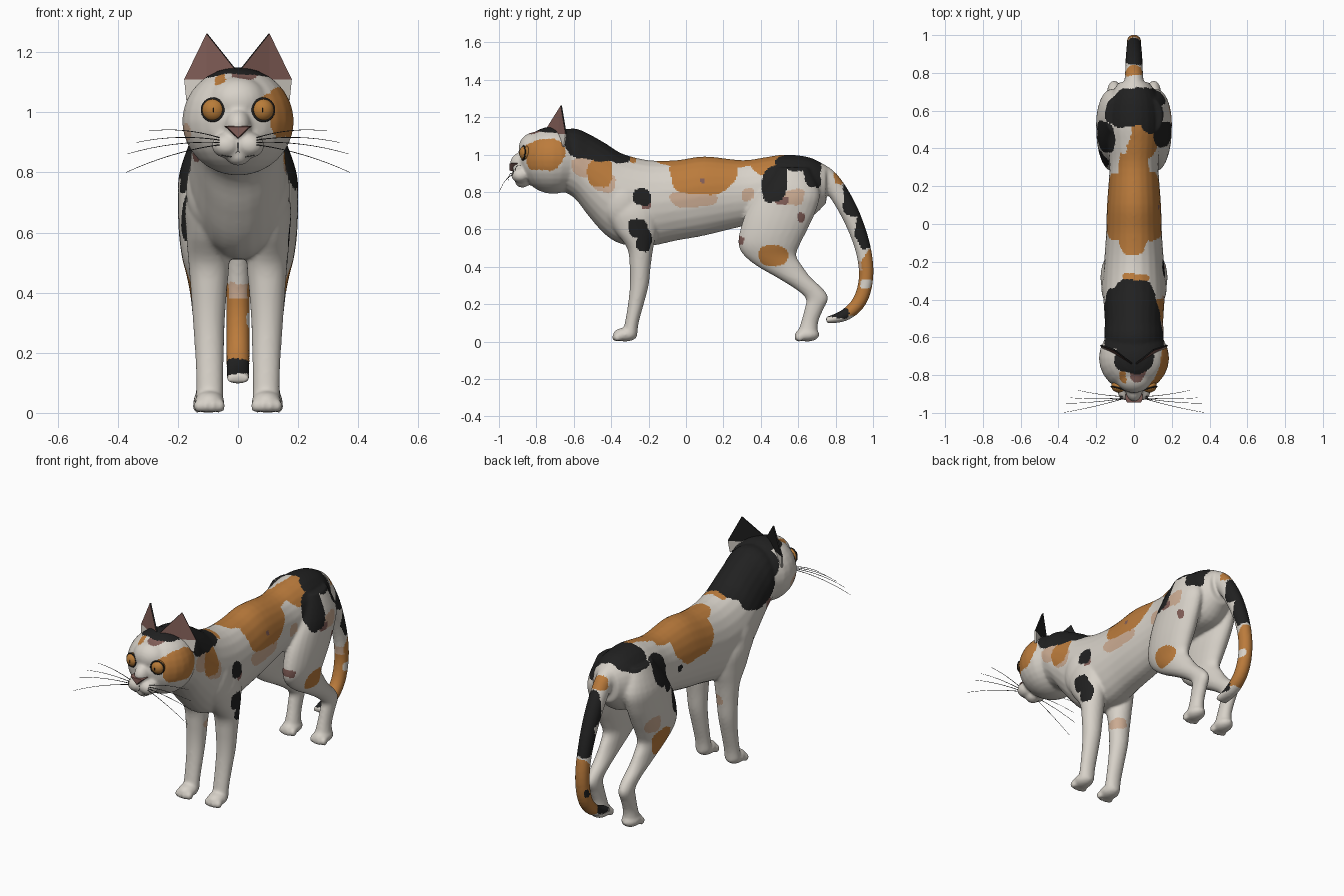
import bpy, bmesh, math
from mathutils import Vector, Matrix, noise
from mathutils.bvhtree import BVHTree

if "Cube" in bpy.data.objects:
    bpy.data.objects.remove(bpy.data.objects["Cube"], do_unlink=True)


def material(name, colour):
    mat = bpy.data.materials.new(name)
    mat.use_nodes = True
    mat.diffuse_color = (*colour, 1)
    mat.node_tree.nodes["Principled BSDF"].inputs["Base Color"].default_value = (*colour, 1)
    return mat


white = material("white fur", (.68, .64, .58))
pale = material("pale ginger fur", (.60, .41, .29))
ginger = material("ginger fur", (.50, .20, .045))
brown = material("pinkish brown skin", (.22, .11, .095))
black = material("black fur", (.015, .015, .015))
amber = material("amber eye", (.48, .20, .04))
dark = material("dark grey whisker", (.05, .05, .05))


def make_object(name, bm, mats, smooth=True):
    bmesh.ops.recalc_face_normals(bm, faces=bm.faces)
    mesh = bpy.data.meshes.new(name)
    bm.to_mesh(mesh)
    bm.free()
    for mat in mats:
        mesh.materials.append(mat)
    for poly in mesh.polygons:
        poly.use_smooth = smooth
    obj = bpy.data.objects.new(name, mesh)
    bpy.context.collection.objects.link(obj)
    return obj


def loft(bm, rings, sides=24):
    """Closed tube through rings given as (centre, axis u, axis v)."""
    loops = []
    for centre, u, v in rings:
        angles = [math.tau * i / sides for i in range(sides)]
        loops.append([bm.verts.new(Vector(centre) + Vector(u) * math.cos(a) + Vector(v) * math.sin(a))
                      for a in angles])
    for low, high in zip(loops, loops[1:]):
        for i in range(sides):
            j = (i + 1) % sides
            bm.faces.new((low[i], low[j], high[j], high[i]))
    bm.faces.new(loops[0])
    bm.faces.new(loops[-1])


def ellipsoid(bm, centre, radii):
    bmesh.ops.create_uvsphere(bm, u_segments=24, v_segments=16, radius=1,
                              matrix=Matrix.LocRotScale(Vector(centre), None, Vector(radii)))


def spline_rows(rows, steps=4):
    """Smoothly interpolate rows of numbers."""
    last = len(rows) - 1
    out = []
    for i in range(last):
        a, b, c, d = (Vector(rows[min(max(i + k, 0), last)]) for k in (-1, 0, 1, 2))
        for j in range(steps):
            t = j / steps
            out.append((b * 2 + (c - a) * t + (a * 2 - b * 5 + c * 4 - d) * t ** 2
                        + (b * 3 - a - c * 3 + d) * t ** 3) / 2)
    out.append(Vector(rows[last]))
    return out


skin = bmesh.new()

# Neck and torso: y, top, bottom, half width
torso = [(-.70, 1.12, .82, .14), (-.60, 1.14, .77, .157), (-.52, 1.11, .67, .155),
         (-.43, 1.06, .57, .16), (-.34, 1.005, .52, .165), (-.2, .97, .51, .158),
         (-.05, .97, .54, .148), (.1, .99, .567, .143), (.3, .97, .615, .13),
         (.42, .985, .63, .14), (.53, 1.0, .64, .15), (.66, .985, .66, .135), (.75, .94, .74, .08)]
loft(skin, [((0, y, (top + low) / 2), (w, 0, 0), (0, 0, (top - low) / 2))
            for y, top, low, w in spline_rows(torso)])

# Legs: z, y, half depth, x, half width
front_leg = [(.82, -.31, .07, .09, .05), (.70, -.29, .13, .105, .07), (.60, -.27, .115, .105, .068),
             (.50, -.245, .07, .097, .068), (.40, -.245, .056, .097, .06), (.30, -.25, .05, .097, .053),
             (.2, -.268, .042, .095, .048), (.1, -.29, .037, .094, .045), (.04, -.30, .04, .094, .046)]
hind_leg = [(.93, .57, .09, .095, .055), (.8, .55, .165, .115, .08), (.7, .51, .185, .12, .08),
            (.6, .47, .18, .117, .08), (.52, .445, .165, .115, .072), (.46, .45, .14, .112, .06),
            (.40, .505, .12, .11, .05), (.34, .58, .09, .108, .045), (.28, .66, .074, .105, .04),
            (.23, .70, .06, .105, .037), (.17, .683, .05, .103, .036), (.1, .66, .046, .1, .037),
            (.04, .65, .055, .1, .045)]
for s in (-1, 1):
    ellipsoid(skin, (s * .1, -.34, .74), (.073, .11, .14))
    for leg in (front_leg, hind_leg):
        loft(skin, [((s * x, y, z), (rx, 0, 0), (0, ry, 0)) for z, y, ry, x, rx in spline_rows(leg)])
    # Paws with toes
    for x, y in ((.095, -.325), (.1, .648)):
        ellipsoid(skin, (s * x, y, .037), (.05, .066, .037))
        for toe in (-1.5, -.5, .5, 1.5):
            ellipsoid(skin, (s * x + toe * .024, y - .052 + abs(toe) * .008, .023), (.016, .022, .023))

# Tail: y, z, radius
tail = spline_rows([(.68, .90, .07), (.77, .855, .055), (.87, .70, .05), (.943, .51, .043),
                    (.963, .35, .039), (.93, .22, .038), (.85, .142, .032), (.75, .113, .017)])
rings = []
for i, (y, z, r) in enumerate(tail):
    step = tail[min(i + 1, len(tail) - 1)] - tail[max(i - 1, 0)]
    across = Vector((0, -step.y, step.x)).normalized() * r
    rings.append(((0, y, z), (max(r * .9, .039), 0, 0), across))
loft(skin, rings)

# Head
ellipsoid(skin, (0, -.71, .97), (.186, .18, .18))
ellipsoid(skin, (0, -.805, 1.035), (.1, .09, .085))
ellipsoid(skin, (0, -.868, .955), (.046, .072, .06))
ellipsoid(skin, (0, -.875, .855), (.042, .04, .032))
for s in (-1, 1):
    ellipsoid(skin, (s * .038, -.885, .89), (.05, .05, .042))

# Fuse everything into one smooth skin
body = make_object("body", skin, [white])
remesh = body.modifiers.new("fuse", "REMESH")
remesh.mode = "VOXEL"
remesh.voxel_size = .008
soften = body.modifiers.new("soften", "SMOOTH")
soften.factor = .5
soften.iterations = 7
bpy.context.view_layer.update()
fused = bpy.data.meshes.new_from_object(body.evaluated_get(bpy.context.evaluated_depsgraph_get()))
body.modifiers.clear()
body.data = fused
fused.materials.clear()
for mat in (white, pale, ginger, brown, black):
    fused.materials.append(mat)

# Coat patches: centre and radii of each blob
white_patches = [(.06, .965, .31, .04, .06, .025), (-.07, .43, .99, .04, .06, .04)]
pale_patches = [(.14, -.53, .935, .1, .08, .055), (.14, -.44, .85, .1, .06, .05), (.12, .04, .765, .1, .13, .045),
                (.15, .33, .79, .06, .03, .03), (-.17, .56, .58, .06, .05, .05), (-.06, -.21, .41, .05, .05, .025),
                (-.18, -.76, .93, .03, .04, .03), (.18, .57, .77, .06, .06, .045), (0, .93, .4, .06, .03, .035)]
ginger_patches = [(.155, -.755, 1.0, .08, .105, .085), (.12, -.82, 1.025, .045, .05, .04),
                  (-.055, -.81, 1.11, .022, .03, .02), (.14, -.46, .905, .1, .065, .078),
                  (.02, -.285, .99, .08, .02, .05), (.02, .09, .93, .3, .182, .148),
                  (0, .13, 1.0, .11, .3, .1), (.06, .44, .98, .08, .1, .1),
                  (.16, .47, .455, .07, .075, .055), (-.16, .47, .455, .07, .075, .075),
                  (0, .82, .88, .08, .035, .045), (0, 1.0, .40, .08, .06, .09),
                  (0, .95, .27, .08, .07, .11), (0, .89, .2, .08, .065, .06)]
brown_patches = [(.03, -.80, 1.13, .04, .05, .03), (.15, .085, .86, .06, .013, .013), (.16, -.21, .735, .06, .03, .025),
                 (.18, .515, .755, .06, .04, .03), (.17, .615, .67, .06, .02, .025), (.06, .29, .535, .15, .025, .022),
                 (-.15, -.56, .86, .06, .03, .03)]
black_patches = [(0, -.48, 1.1, .3, .185, .135), (0, -.37, 1.02, .15, .08, .075), (-.15, -.47, .96, .1, .13, .085),
                 (0, -.70, 1.17, .13, .12, .06), (.16, -.235, .77, .06, .05, .042), (.16, -.255, .6, .06, .055, .05),
                 (.16, -.225, .54, .06, .04, .06), (0, .62, 1.0, .3, .11, .092), (.18, .47, .85, .1, .068, .11),
                 (.1, .51, .95, .1, .03, .05), (-.18, .46, .87, .1, .09, .085), (-.18, .42, .81, .06, .05, .08),
                 (.12, .68, .9, .1, .045, .08), (-.19, .34, .655, .06, .055, .08), (-.15, .24, .78, .06, .018, .018),
                 (0, .895, .765, .08, .055, .1), (0, .955, .62, .08, .048, .13), (0, .8, .155, .08, .07, .03),
                 (-.04, .97, .29, .02, .02, .02)]
layers = ((0, white_patches), (4, black_patches), (3, brown_patches), (2, ginger_patches), (1, pale_patches))


def coat(point):
    p = point + noise.noise_vector(point * 12) * .016
    for index, group in layers:
        for x, y, z, rx, ry, rz in group:
            if abs((p.x - x) / rx) ** 3 + abs((p.y - y) / ry) ** 3 + abs((p.z - z) / rz) ** 3 < 1:
                return index
    return 0


for poly in fused.polygons:
    poly.material_index = coat(poly.center)
    poly.use_smooth = True

surface = BVHTree.FromPolygons([v.co for v in fused.vertices], [p.vertices[:] for p in fused.polygons])


def on_face(x, z):
    hit = surface.ray_cast(Vector((x, -2, z)), Vector((0, 1, 0)))[0]
    return hit if hit else Vector((x, -.9, z))


def strands(name, paths, depth, mat, taper):
    curve = bpy.data.curves.new(name, "CURVE")
    curve.dimensions = "3D"
    curve.bevel_depth = depth
    curve.bevel_resolution = 1
    curve.materials.append(mat)
    for path in paths:
        line = curve.splines.new("POLY")
        line.points.add(len(path) - 1)
        for i, point in enumerate(path):
            line.points[i].co = (*point, 1)
            line.points[i].radius = 1 - taper * i / len(path)
    bpy.context.collection.objects.link(bpy.data.objects.new(name, curve))


# Nose
bm = bmesh.new()
loft(bm, [((0, y, .94), (0, 0, -.028 * k), (.05 * k, 0, 0)) for y, k in ((-.9, 1.05), (-.934, 1), (-.945, .85))], 3)
make_object("nose", bm, [brown], smooth=False)

whisker_tips = ((.297, -.88, .938), (.337, -.92, .90), (.367, -.95, .862), (.373, -.998, .80))
mouth_paths, whisker_paths = [], []
for s, side in ((-1, "right"), (1, "left")):
    # Ear: thin shell, skin inside and fur behind
    bm = bmesh.new()
    inner, low, outer, tip, hollow = [bm.verts.new((s * x, y, z)) for x, y, z in (
        (.004, -.75, 1.135), (.172, -.655, 1.04), (.179, -.645, 1.11), (.105, -.67, 1.262), (.105, -.686, 1.11))]
    for a, b, slot in ((tip, inner, 0), (outer, tip, 0), (low, outer, 2), (inner, low, 0)):
        face = bm.faces.new((a, b, hollow))
        face.material_index = slot
    ear = make_object(side + "_ear", bm, (brown, black, white, white), smooth=False)
    if sum(p.normal.y for p in ear.data.polygons) > 0:
        ear.data.flip_normals()
    shell = ear.modifiers.new("thickness", "SOLIDIFY")
    shell.thickness = .008
    shell.offset = -1
    shell.material_offset = 1
    shell.material_offset_rim = 1

    # Eye with dark rim and slit pupil
    centre = Vector((s * .081, -.858, 1.008))
    facing = Vector((s * .25, -.96, .05)).normalized()
    bm = bmesh.new()
    ellipsoid(bm, centre, (.039, .034, .039))
    make_object(side + "_eye", bm, [amber])
    bpy.ops.mesh.primitive_torus_add(location=centre + facing * .012, major_segments=32, minor_segments=8,
                                     rotation=facing.to_track_quat("Z", "Y").to_euler(),
                                     major_radius=.037, minor_radius=.0042)
    rim = bpy.context.object
    rim.name = side + "_eye_rim"
    rim.data.materials.append(black)
    bpy.ops.object.shade_smooth()
    bm = bmesh.new()
    ellipsoid(bm, centre + Vector((0, -.033, 0)), (.002, .003, .009))
    make_object(side + "_pupil", bm, [black])

    # Mouth line and whiskers
    mouth_paths.append([on_face(s * x, z) for x, z in ((0, .9), (0, .872), (.025, .852), (.055, .858))])
    for row, (x, y, z) in enumerate(whisker_tips):
        root = on_face(s * .062, .916 - row * .008)
        end = Vector((s * x, y, z))
        bend = (root + end) / 2 + Vector((0, -.01, .025))
        whisker_paths.append([root.lerp(bend, t / 8).lerp(bend.lerp(end, t / 8), t / 8) for t in range(9)])
strands("mouth", mouth_paths, .0018, dark, 0)
strands("whiskers", whisker_paths, .0018, dark, .6)
